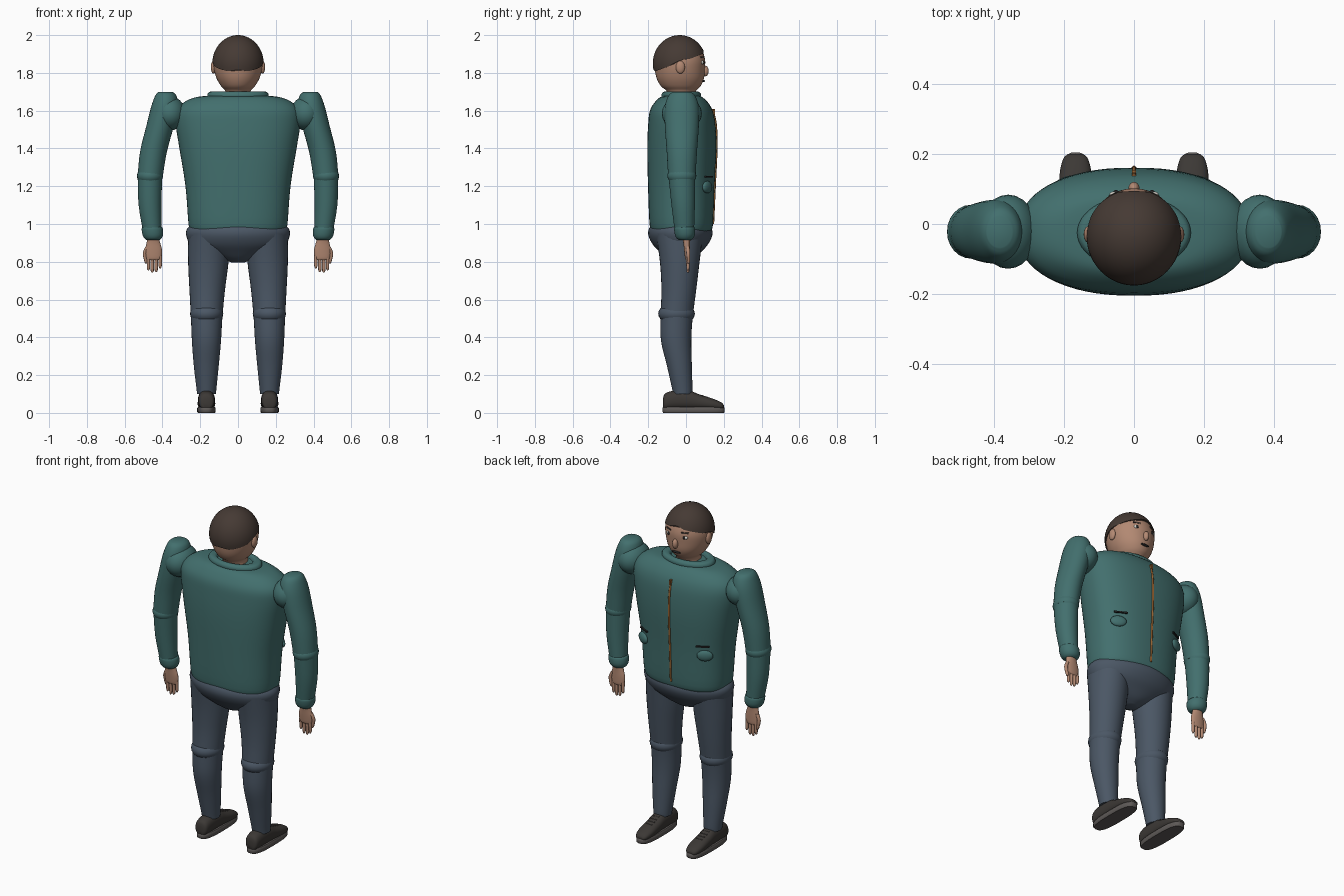
import bpy, bmesh
from math import sin, cos, pi, asin
from mathutils import Vector


def material(name, r, g, b):
    m = bpy.data.materials.new(name)
    m.diffuse_color = (r, g, b, 1)
    return m


TEAL = material("teal_cloth", 0.055, 0.16, 0.155)
DENIM = material("trouser_cloth", 0.07, 0.095, 0.13)
SKIN = material("skin", 0.45, 0.25, 0.17)
HAIR = material("hair", 0.06, 0.042, 0.034)
SHOE = material("shoe_leather", 0.045, 0.04, 0.036)
SOLE = material("shoe_sole", 0.11, 0.10, 0.095)
BRASS = material("zip_brass", 0.3, 0.12, 0.03)
DARK = material("dark_detail", 0.02, 0.02, 0.02)
WHITE = material("eye_white", 0.7, 0.68, 0.62)


def grid_object(name, rows, mat):
    """Closed skin through equal-length rings of points, capped at both ends."""
    bm = bmesh.new()
    vs = [[bm.verts.new(p) for p in row] for row in rows]
    n = len(vs[0])
    for a, b in zip(vs, vs[1:]):
        for i in range(n):
            bm.faces.new((a[i], a[(i + 1) % n], b[(i + 1) % n], b[i]))
    bm.faces.new(vs[0])
    bm.faces.new(vs[-1])
    bmesh.ops.recalc_face_normals(bm, faces=bm.faces)
    return finish(name, bm, mat)


def finish(name, bm, mat):
    me = bpy.data.meshes.new(name)
    bm.to_mesh(me)
    bm.free()
    ob = bpy.data.objects.new(name, me)
    bpy.context.collection.objects.link(ob)
    me.materials.append(mat)
    bpy.ops.object.select_all(action='DESELECT')
    ob.select_set(True)
    bpy.context.view_layer.objects.active = ob
    bpy.ops.object.shade_smooth_by_angle(angle=0.8)
    return ob


def loft(name, rings, mat, power=2.0, axis='z', n=32, steps=4):
    """Rings are (station, centre a, centre b, radius a, radius b)."""
    pts = [rings[0]] + list(rings) + [rings[-1]]
    fine = []
    for p0, p1, p2, p3 in zip(pts, pts[1:], pts[2:], pts[3:]):
        for k in range(steps):
            t = k / steps
            fine.append([0.5 * (2 * b + (c - a) * t + (2 * a - 5 * b + 4 * c - d) * t * t
                                + (3 * b - a - 3 * c + d) * t ** 3)
                         for a, b, c, d in zip(p0, p1, p2, p3)])
    fine.append(rings[-1])
    rows = []
    for s, ca, cb, ra, rb in fine:
        row = []
        for i in range(n):
            c, d = cos(2 * pi * i / n), sin(2 * pi * i / n)
            a = ca + ra * abs(c) ** (2 / power) * (1 if c > 0 else -1)
            b = cb + rb * abs(d) ** (2 / power) * (1 if d > 0 else -1)
            row.append((a, b, s) if axis == 'z' else (a, s, b))
        rows.append(row)
    return grid_object(name, rows, mat)


def ball(name, loc, radii, mat, rot=(0, 0, 0)):
    bm = bmesh.new()
    bmesh.ops.create_uvsphere(bm, u_segments=24, v_segments=14, radius=1)
    bmesh.ops.scale(bm, vec=radii, verts=bm.verts)
    ob = finish(name, bm, mat)
    ob.location, ob.rotation_euler = loc, rot
    return ob


def box(name, loc, size, mat, rot=(0, 0, 0)):
    bm = bmesh.new()
    bmesh.ops.create_cube(bm, size=1)
    bmesh.ops.scale(bm, vec=size, verts=bm.verts)
    ob = finish(name, bm, mat)
    ob.location, ob.rotation_euler = loc, rot
    return ob


# Jacket body, collar and zip
loft("jacket_body", [(0.96, 0, -.025, .25, .155), (1.0, 0, -.025, .262, .168), (1.2, 0, -.025, .278, .176),
                     (1.4, 0, -.022, .31, .183), (1.53, 0, -.022, .33, .178), (1.60, 0, -.025, .325, .166),
                     (1.645, 0, -.025, .285, .14), (1.672, 0, -.025, .22, .11), (1.68, 0, -.02, .13, .08)],
     TEAL, power=2.35, n=64)
loft("collar", [(1.655, 0, -.025, .15, .095), (1.675, 0, -.025, .162, .105), (1.69, 0, -.025, .16, .103),
                (1.70, 0, -.025, .148, .092), (1.70, 0, -.025, .118, .078), (1.682, 0, -.025, .105, .07)],
     TEAL, n=48, steps=3)
loft("front_zip", [(1.0, 0, .143, .006, .006), (1.2, 0, .152, .006, .006), (1.4, 0, .161, .006, .006),
                   (1.53, 0, .157, .006, .006), (1.61, 0, .138, .006, .006)], BRASS, n=8)
box("zip_pull", (0, .15, 1.595), (.012, .008, .03), BRASS)

# Trouser seat
loft("trouser_seat", [(1.0, 0, -.03, .245, .15), (.97, 0, -.03, .272, .168), (.935, 0, -.03, .273, .168),
                      (.89, 0, -.03, .25, .145), (.85, 0, -.03, .18, .108), (.815, 0, -.03, .09, .07),
                      (.795, 0, -.03, .03, .03)], DENIM, n=48)

# Head, nose and mouth
loft("head", [(1.65, 0, -.03, .075, .07), (1.70, 0, -.025, .066, .075), (1.73, 0, -.028, .09, .105),
              (1.77, 0, -.03, .113, .125), (1.82, 0, -.033, .128, .133), (1.87, 0, -.035, .131, .136),
              (1.92, 0, -.035, .115, .12), (1.96, 0, -.035, .083, .087), (1.985, 0, -.035, .04, .04)],
     SKIN, n=40)
ball("nose", (0, .102, 1.81), (.016, .018, .028), SKIN)
ball("mouth", (0, .093, 1.757), (.028, .008, .006), DARK)

# Hair cap, low at the nape and high on the forehead
rows = []
for j in range(15):
    row = []
    for i in range(48):
        a = 2 * pi * i / 48
        z = 1.855 + .05 * sin(a) + .01 * max(0, cos(4 * a))
        low = asin((z - 1.85) / .15)
        f = low + (pi / 2 - .01 - low) * j / 14
        row.append((.136 * cos(f) * cos(a), -.034 + .142 * cos(f) * sin(a), 1.85 + .15 * sin(f)))
    rows.append(row)
grid_object("hair_cap", rows, HAIR)

for s, side in ((-1, "left"), (1, "right")):
    # Facial features
    ball(side + "_ear", (s * .13, -.03, 1.83), (.014, .024, .034), SKIN)
    ball(side + "_eye", (s * .052, .084, 1.855), (.018, .01, .011), WHITE)
    ball(side + "_pupil", (s * .052, .091, 1.855), (.008, .006, .009), DARK)
    box(side + "_eyebrow", (s * .052, .084, 1.882), (.042, .012, .008), HAIR, (0, 0, -s * .4))

    # Jacket pockets
    ball(side + "_pocket", (s * .205, .113, 1.195), (.045, .017, .032), TEAL, (0, 0, -s * .5))
    box(side + "_pocket_trim", (s * .195, .121, 1.25), (.075, .01, .008), DARK, (0, 0, -s * .5))

    # Sleeve with shoulder and elbow bulges and a cuff
    ball(side + "_shoulder", (s * .36, -.022, 1.585), (.083, .106, .09), TEAL)
    loft(side + "_upper_sleeve", [(1.70, s * .385, -.022, .036, .045), (1.68, s * .382, -.022, .056, .07),
                                  (1.62, s * .388, -.022, .072, .09), (1.52, s * .412, -.022, .073, .09),
                                  (1.38, s * .448, -.022, .071, .08), (1.24, s * .466, -.022, .066, .072)], TEAL)
    ball(side + "_elbow", (s * .466, -.022, 1.255), (.069, .077, .052), TEAL)
    loft(side + "_lower_sleeve", [(1.25, s * .466, -.022, .065, .07), (1.1, s * .466, -.015, .06, .062),
                                  (.95, s * .453, -.008, .048, .05)], TEAL)
    loft(side + "_cuff", [(.985, s * .455, -.008, .05, .05), (.975, s * .454, -.008, .056, .055),
                          (.945, s * .451, -.006, .055, .053), (.925, s * .45, -.006, .046, .044),
                          (.915, s * .45, -.006, .034, .03)], TEAL, steps=3)

    # Hand
    loft(side + "_palm", [(.93, s * .45, .002, .028, .022), (.90, s * .448, .004, .036, .018),
                          (.86, s * .446, .006, .044, .016), (.82, s * .446, .008, .04, .013),
                          (.81, s * .446, .008, .03, .008)], SKIN, n=24)
    for k, (x, tip) in enumerate(((.412, .765), (.433, .745), (.454, .742), (.474, .755))):
        loft(f"{side}_finger_{k + 1}", [(.83, s * x, .008, .009, .01), (.79, s * x, .01, .009, .009),
                                        (tip + .01, s * x, .01, .008, .008), (tip, s * x, .009, .003, .003)],
             SKIN, n=12, steps=3)
    loft(side + "_thumb", [(.88, s * .48, .008, .01, .011), (.845, s * .494, .012, .01, .01),
                           (.80, s * .487, .014, .008, .008), (.79, s * .486, .014, .003, .003)],
         SKIN, n=12, steps=3)

    # Trouser leg with knee bulge
    loft(side + "_trouser_leg", [(.95, s * .152, -.035, .112, .125), (.8, s * .157, -.033, .107, .105),
                                 (.65, s * .163, -.038, .094, .092), (.5, s * .166, -.05, .083, .085),
                                 (.38, s * .167, -.052, .077, .08), (.25, s * .168, -.035, .066, .066),
                                 (.13, s * .167, -.02, .053, .054), (.1, s * .167, -.018, .05, .05)], DENIM)
    ball(side + "_knee", (s * .166, -.05, .525), (.088, .097, .06), DENIM)

    # Shoe upper, sole and laces
    loft(side + "_shoe_upper", [(-.122, s * .167, .05, .02, .025), (-.11, s * .167, .06, .038, .043),
                                (-.06, s * .167, .068, .044, .05), (.02, s * .167, .067, .045, .049),
                                (.07, s * .167, .058, .046, .04), (.14, s * .167, .046, .046, .03),
                                (.185, s * .167, .037, .036, .02), (.2, s * .167, .032, .022, .01)],
         SHOE, power=2.3, axis='y')
    loft(side + "_shoe_sole", [(0, s * .167, .04, .045, .16), (.006, s * .167, .04, .049, .165),
                               (.026, s * .167, .04, .049, .165), (.031, s * .167, .04, .045, .16)],
         SOLE, power=2.9, n=48, steps=1)
    for k in range(4):
        y = .045 + .022 * k
        box(f"{side}_lace_{k + 1}", (s * .167, y, .105 - .32 * (y - .045)), (.04, .006, .006), SOLE)
